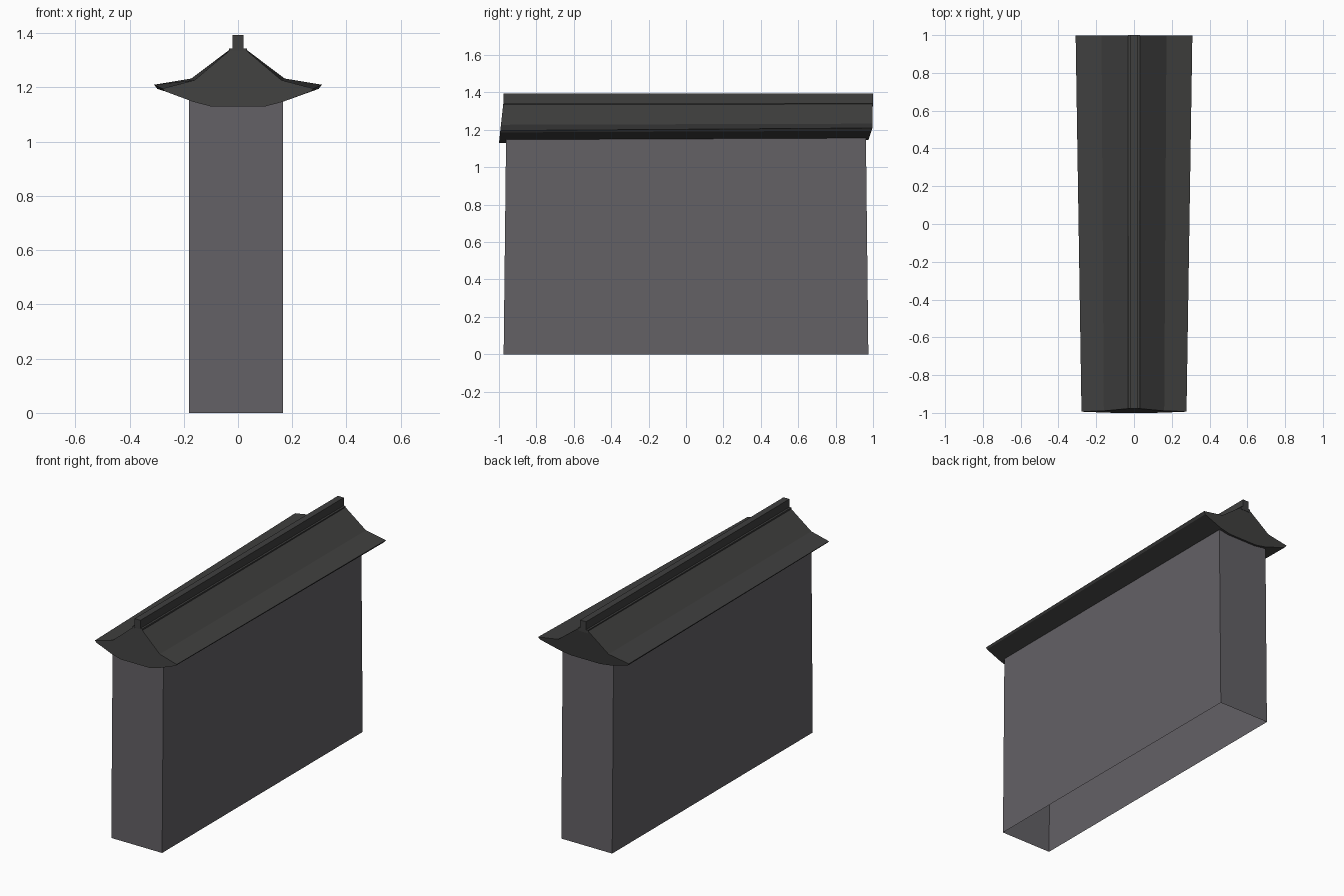
import bpy

if "Cube" in bpy.data.objects:
    bpy.data.objects.remove(bpy.data.objects["Cube"])


def material(name, rgb):
    m = bpy.data.materials.new(name)
    m.diffuse_color = (*rgb, 1.0)
    m.use_nodes = True
    m.node_tree.nodes["Principled BSDF"].inputs["Base Color"].default_value = m.diffuse_color
    return m


WALL = material("grey wall plaster", (0.125, 0.119, 0.131))
ROOF = material("dark roof tile", (0.050, 0.050, 0.049))


def loft(name, rings, mat, caps=(True, True)):
    """Join two closed rings with quads and cap the chosen ends."""
    a, b = rings
    n = len(a)
    faces = [(i, (i + 1) % n, n + (i + 1) % n, n + i) for i in range(n)]
    if caps[0]:
        faces.append(tuple(reversed(range(n))))
    if caps[1]:
        faces.append(tuple(range(n, 2 * n)))
    me = bpy.data.meshes.new(name)
    me.from_pydata(a + b, [], faces)
    me.materials.append(mat)
    ob = bpy.data.objects.new(name, me)
    bpy.context.collection.objects.link(ob)
    return ob


def mirrored(half, y_of_z):
    """Counter-clockwise ring (seen from the front) out of a right-hand half profile."""
    pts = half + [(-x, z) for x, z in reversed(half)]
    return [(x, y_of_z(z), z) for x, z in pts]


# Wall: open underneath, ends leaning in slightly
def rect(hy, z):
    return [(-0.18, -hy, z), (0.166, -hy, z), (0.166, hy, z), (-0.18, hy, z)]


loft("wall", [rect(0.975, 0.0), rect(0.962, 1.155)], WALL, (False, True))

# Roof: flared eaves, a little wider and higher toward the back
front = [(0.10, 1.13), (0.165, 1.147), (0.27, 1.186), (0.278, 1.196),
         (0.16, 1.227), (0.03, 1.337)]
back = [(0.10, 1.145), (0.17, 1.157), (0.298, 1.195), (0.309, 1.21),
        (0.172, 1.233), (0.03, 1.34)]
loft("roof", [mirrored(front, lambda z: -1 + 0.022 * (z - 1.13) / 0.2),
              mirrored(back, lambda z: min(0.998, 0.975 + 0.02 * (z - 1.145) / 0.06))],
     ROOF)

# Ridge: stepped cap along the top
ridge = [(0.033, 1.325), (0.033, 1.344), (0.02, 1.344), (0.02, 1.393)]
loft("ridge", [mirrored(ridge, lambda z: -0.977),
               mirrored(ridge, lambda z: 1.0)], ROOF)
